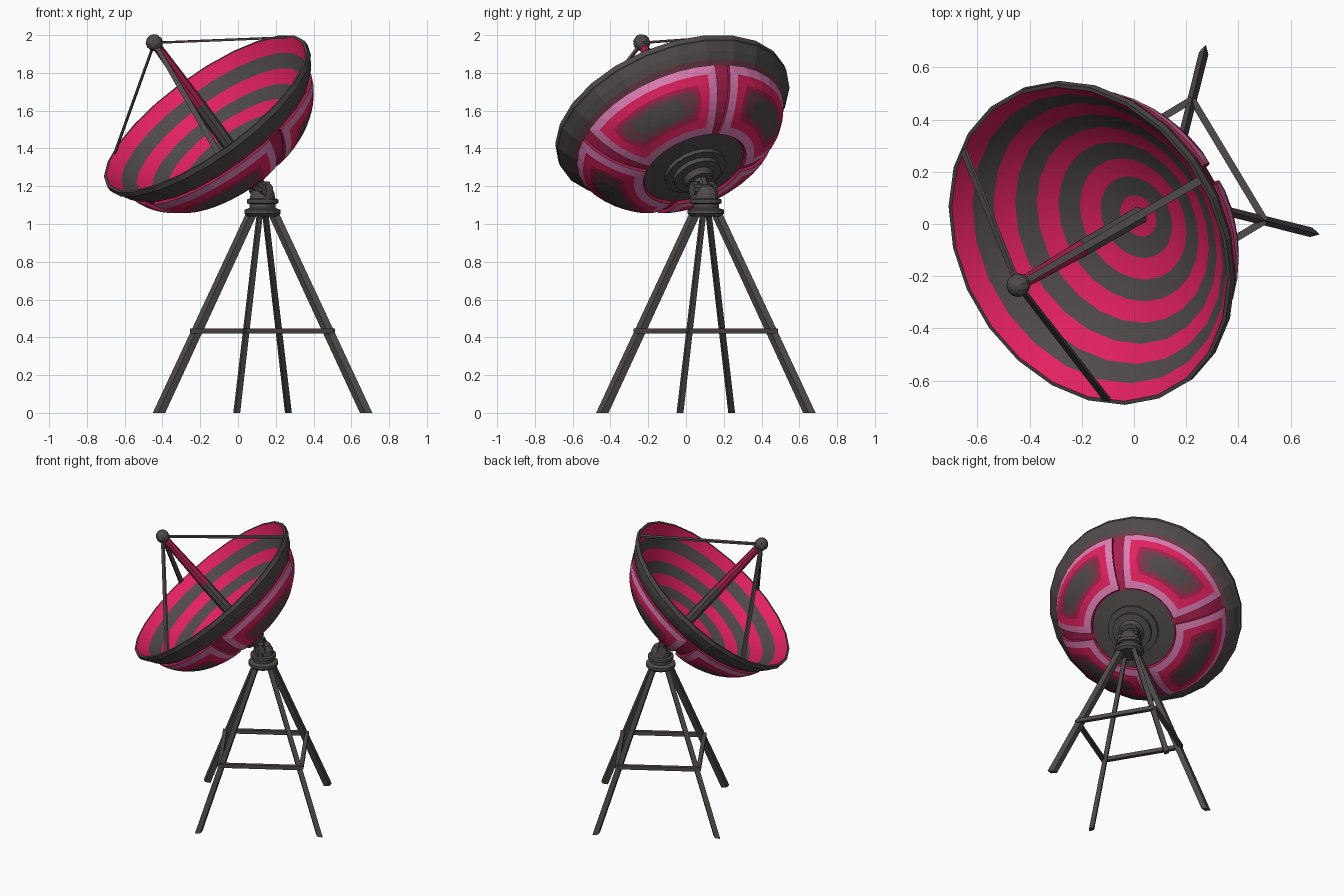
import bpy, math
from mathutils import Vector, Matrix

if "Cube" in bpy.data.objects:
    bpy.data.objects.remove(bpy.data.objects["Cube"])

def material(name, rgb):
    m = bpy.data.materials.new(name)
    m.diffuse_color = (*rgb, 1)
    m.use_nodes = True
    m.node_tree.nodes["Principled BSDF"].inputs["Base Color"].default_value = m.diffuse_color
    return m

DARK = material("dark grey", (0.078, 0.069, 0.068))
CRIM = material("crimson", (0.76, 0.015, 0.115))
PINK = material("light pink", (0.74, 0.21, 0.46))
DEEP = material("deep crimson", (0.40, 0.014, 0.075))
BROWN = material("warm grey", (0.15, 0.048, 0.066))
MATS = [DARK, CRIM, PINK, DEEP, BROWN]
D, C, P, E, B = range(5)

def make(name, verts, faces, idx):
    me = bpy.data.meshes.new(name)
    me.from_pydata([tuple(v) for v in verts], [], faces)
    for m in MATS:
        me.materials.append(m)
    me.polygons.foreach_set("material_index", idx)
    me.update()
    ob = bpy.data.objects.new(name, me)
    bpy.context.collection.objects.link(ob)
    return ob

def loft(name, rings, mats, cap=(True, True)):
    """Skin a list of equal rings; one colour index per band."""
    n = len(rings[0])
    verts = [v for r in rings for v in r]
    faces, idx = [], []
    for k in range(len(rings) - 1):
        for i in range(n):
            j = (i + 1) % n
            faces.append((k*n + i, k*n + j, (k+1)*n + j, (k+1)*n + i))
            idx.append(mats[k])
    if cap[0]:
        faces.append(tuple(reversed(range(n)))); idx.append(mats[0])
    if cap[1]:
        faces.append(tuple(range((len(rings)-1)*n, len(rings)*n))); idx.append(mats[-1])
    return make(name, verts, faces, idx)

def lathe(name, prof, mats, frame, n=16, cap=(True, True), phase=0.5):
    """Revolve (radius, height) points about the frame's z axis."""
    rings = [[frame @ Vector((r*math.cos((i+phase)*math.tau/n),
                              r*math.sin((i+phase)*math.tau/n), z))
              for i in range(n)] for r, z in prof]
    return loft(name, rings, mats, cap)

def rod(name, p, q, r1, r2, n=6, mat=D):
    d = q - p
    f = Matrix.Translation(p) @ d.to_track_quat('Z', 'Y').to_matrix().to_4x4()
    return lathe(name, [(r1, 0), (r2, d.length)], [mat], f, n)

def ball(name, frame, r, n=10, k=6):
    prof = [(max(r*math.sin(math.pi*i/k), 0.002), -r*math.cos(math.pi*i/k)) for i in range(k+1)]
    return lathe(name, prof, [D]*k, frame, n)

def smooth(ob):
    ob.data.polygons.foreach_set("use_smooth", [True]*len(ob.data.polygons))

# ---- dish frame: z is the pointing axis, origin at the rim centre
el, az = math.radians(50), math.radians(210)
axis = Vector((math.cos(el)*math.cos(az), math.cos(el)*math.sin(az), math.sin(el)))
side = Vector((-math.sin(az), math.cos(az), 0))
up = axis.cross(side)
M = Matrix((side, up, axis)).transposed().to_4x4()
M.translation = Vector((-0.170, -0.077, 1.584))

# ---- bowl
R = 0.65
def shell(t):
    """Outer bowl curve, t=0 near the rim, t=1 near the hub: radius, depth."""
    a, b, c = (0.564, 0.137), (0.48, 0.325), (0.275, 0.37)
    return tuple((1-t)**2*a[i] + 2*t*(1-t)*b[i] + t*t*c[i] for i in (0, 1))

outer = [(0.635, 0.0), (R, 0.0), (R, -0.03), (0.642, -0.035), (0.618, -0.08), (0.59, -0.115)]
outer += [(r, -d) for r, d in (shell(k/6) for k in range(7))]
outer += [(0.16, -0.385), (0.02, -0.39)]
lathe("bowl_back", outer, [D, D, D, D, D, B] + [E]*6 + [D, D], M, 24, (False, True))

# striped spherical inside: nine rings of equal width along the curve
rim_r, deep = 0.635, 0.34
ball_r = (rim_r**2 + deep**2)/(2*deep)
half = math.asin(rim_r/ball_r)
arc = [max(half*k/18, 0.002) for k in range(18, -1, -1)]
smooth(lathe("bowl_inside", [(ball_r*math.sin(a), ball_r*(1 - math.cos(a)) - deep) for a in arc],
             [D if (k//2) % 2 else C for k in range(18)], M, 24, (False, False)))

# ---- four framed panels on the back, nested coloured loops
def panel_loop(theta, inset, lift, rnd, scale=1.0):
    square = []
    for k in range(4):                      # walk around the unit square
        for i in range(8):
            a, b = -1 + i/4, -1
            for _ in range(k):
                a, b = -b, a
            square.append((a, b))
    pts = []
    for a, b in square:
        k = scale*((1-rnd) + rnd/math.hypot(a, b))
        a, b = a*k, b*k
        r, d = shell(0.5 + b*(0.49 - inset/0.40))
        th = theta + a*(math.pi/4 - 0.075 - inset/r)
        nl = math.hypot(r, d + 0.05)
        r, d = r + lift*r/nl, d + lift*(d + 0.05)/nl
        pts.append(M @ Vector((r*math.cos(th), r*math.sin(th), -d)))
    return pts

spec = [(0, -0.01, 0), (0, 0.017, 0), (0.045, 0.02, 0.05), (0.09, 0.02, 0.25),
        (0.112, 0.02, 0.4), (0.112, 0.02, 0.45, 0.68), (0.112, 0.02, 0.45, 0.35),
        (0.112, 0.02, 0.45, 0.02)]
for q in range(4):
    th = math.pi/4 + q*math.pi/2
    loft(f"back_panel_{q+1}", [panel_loop(th, *s) for s in spec],
         [E, P, C, E, B, D, D], (False, True))

# ---- hub and tilt joint behind the bowl
lathe("hub", [(0.17, -0.37), (0.17, -0.405), (0.13, -0.41), (0.13, -0.435),
              (0.085, -0.44), (0.07, -0.47)], [D]*5, M, 20)
pivot = M @ Vector((0, 0, -0.525))
rod("tilt_axle", pivot - side*0.07, pivot + side*0.07, 0.035, 0.035, 10)
rod("tilt_arm", M @ Vector((0, 0, -0.44)), pivot - axis*0.03, 0.045, 0.035, 8)

# ---- feed mast, receiver and three flat stays
feed_z = 0.49
lathe("feed_mast", [(0.036, -0.36), (0.035, 0.06), (0.034, 0.06), (0.024, feed_z)], [D, D, E], M, 8)
ball("receiver", M @ Matrix.Translation((0, 0, feed_z)), 0.046)
for i, deg in enumerate((90, 210, 330)):
    c, s = math.cos(math.radians(deg)), math.sin(math.radians(deg))
    p, q = Vector((0, 0, feed_z)), Vector((0.64*c, 0.64*s, -0.01))
    wide = Vector((-s, c, 0))
    thin = (q - p).normalized().cross(wide)*0.006
    loft(f"stay_{i+1}", [[M @ (o + wide*w*u + thin*v) for u, v in ((-1, -1), (1, -1), (1, 1), (-1, 1))]
                         for o, w in ((p, 0.012), (q, 0.016))], [D])

# ---- turntable
base = Vector((0.13, 0.105, 0))
T = Matrix.Translation(base)
lathe("turntable", [(0.08, 1.04), (0.098, 1.055), (0.098, 1.075), (0.07, 1.085), (0.07, 1.105),
                    (0.085, 1.11), (0.085, 1.13), (0.07, 1.135)], [D]*7, T, 16)
lathe("joint_dome", [(0.07, 1.13), (0.065, 1.165), (0.045, 1.20), (0.02, 1.21)], [D]*3, T, 12)
for s in (-1, 1):
    p = pivot + side*0.05*s
    rod(f"fork_arm_{'left' if s < 0 else 'right'}", Vector((p.x, p.y, 1.12)),
        Vector((p.x, p.y, 1.225)), 0.026, 0.024, 6)

# ---- four splayed legs with slim diamond section, braces on their outer edges
def leg_point(k, z, out=0.0):
    a = math.radians(-14 + 90*k)
    r = 0.055 + (0.565 - 0.055)*(1 - z/1.065) + out
    return base + Vector((r*math.cos(a), r*math.sin(a), z))

for k in range(4):
    a = math.radians(-14 + 90*k)
    rad, tan = Vector((math.cos(a), math.sin(a), 0)), Vector((-math.sin(a), math.cos(a), 0))
    loft(f"leg_{k+1}", [[leg_point(k, z) + o for o in (rad*h, tan*h*0.55, -rad*h, -tan*h*0.55)]
                        for z, h in ((0, 0.034), (1.065, 0.031))], [D])
    rod(f"brace_{k+1}", leg_point(k, 0.433, 0.025), leg_point(k+1, 0.433, 0.025), 0.019, 0.019, 4)
